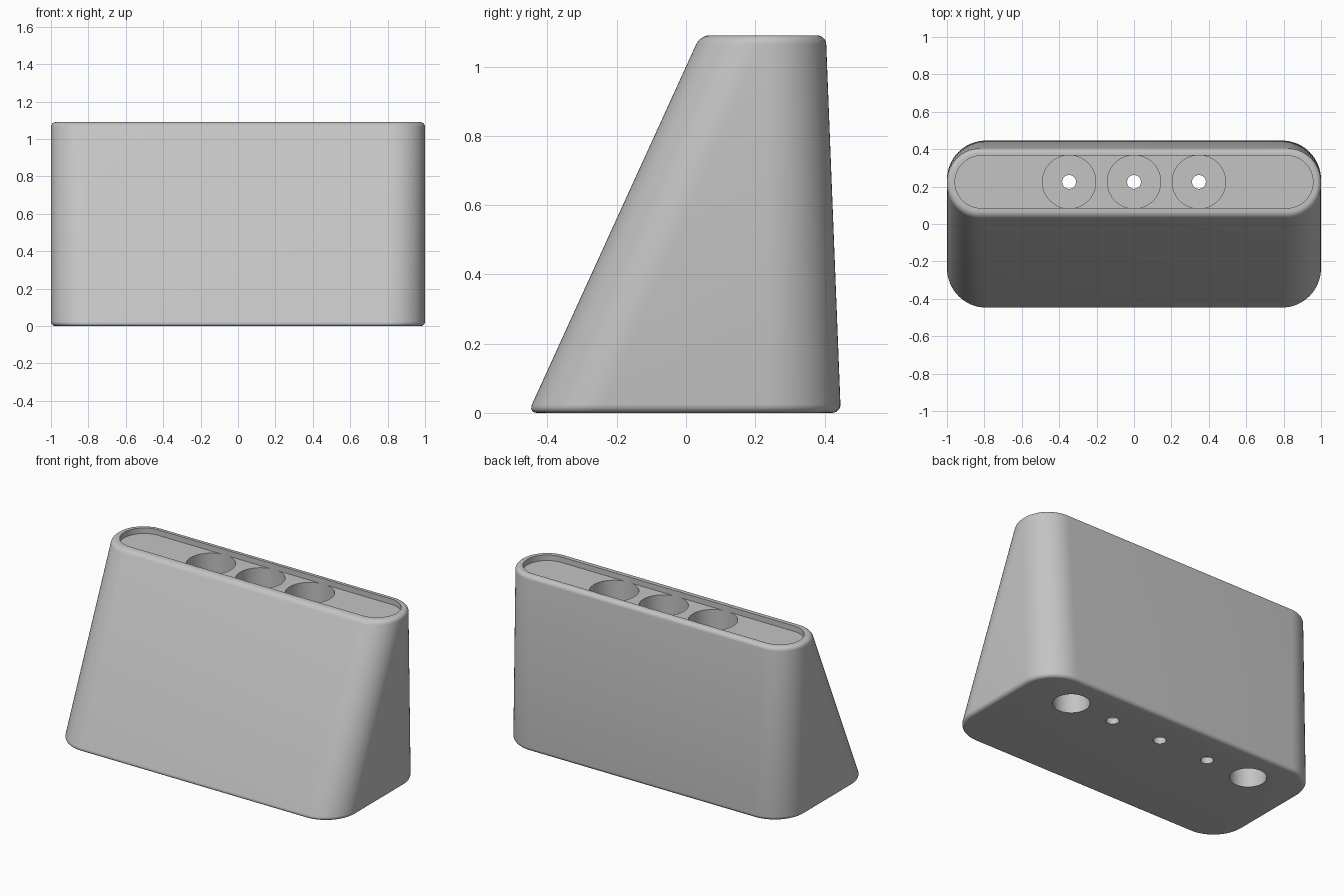
import bpy, bmesh, math

if "Cube" in bpy.data.objects:
    bpy.data.objects.remove(bpy.data.objects["Cube"])

H = 1.09        # overall height
FILLET = 0.025  # rounding of the top and bottom edges
HOLE_Y = 0.225  # centre line of every hole

grey = bpy.data.materials.new("light grey plastic")
grey.diffuse_color = (0.55, 0.55, 0.55, 1)
grey.use_nodes = True
grey.node_tree.nodes["Principled BSDF"].inputs["Base Color"].default_value = grey.diffuse_color


def rounded_ring(x, y0, y1, r, segs=16):
    """Rounded rectangle outline, counter-clockwise."""
    pts = []
    corners = [(x - r, y1 - r), (-x + r, y1 - r), (-x + r, y0 + r), (x - r, y0 + r)]
    for i, (cx, cy) in enumerate(corners):
        for s in range(segs + 1):
            a = math.pi / 2 * (i + s / segs)
            pts.append((cx + r * math.cos(a), cy + r * math.sin(a)))
    return pts


def loft(name, rings):
    """Solid through a list of (z, outline) rings with flat ends."""
    bm = bmesh.new()
    loops = [[bm.verts.new((x, y, z)) for x, y in pts] for z, pts in rings]
    n = len(loops[0])
    for a, b in zip(loops, loops[1:]):
        for i in range(n):
            j = (i + 1) % n
            bm.faces.new((a[i], a[j], b[j], b[i]))
    bm.faces.new(loops[0][::-1])
    bm.faces.new(loops[-1])
    bmesh.ops.remove_doubles(bm, verts=bm.verts, dist=1e-5)
    bmesh.ops.recalc_face_normals(bm, faces=bm.faces)
    me = bpy.data.meshes.new(name)
    bm.to_mesh(me)
    bm.free()
    me.materials.append(grey)
    ob = bpy.data.objects.new(name, me)
    bpy.context.collection.objects.link(ob)
    return ob


def body_ring(z, inset):
    """Body section: sloped front, slightly leaning back, upright ends."""
    t = z / H
    y0 = -0.456 + 0.497 * t
    y1 = 0.447 - 0.043 * t
    r = 0.21 - 0.031 * t
    return z, rounded_ring(1 - inset, y0 + inset, y1 - inset, r - inset)


# Tapered body with filleted rims
steps = 6
arc = [math.pi / 2 * i / steps for i in range(steps + 1)]
rings = [body_ring(FILLET * (1 - math.sin(a)), FILLET * (1 - math.cos(a))) for a in reversed(arc)]
rings += [body_ring(H - FILLET * (1 - math.sin(a)), FILLET * (1 - math.cos(a))) for a in arc]
body = loft("holder_body", rings)


def cut(cutter):
    cutter.hide_render = True
    mod = body.modifiers.new("cut", 'BOOLEAN')
    mod.operation = 'DIFFERENCE'
    mod.solver = 'EXACT'
    mod.object = cutter
    bpy.context.view_layer.objects.active = body
    bpy.ops.object.modifier_apply(modifier=mod.name)
    bpy.data.objects.remove(cutter)


def drill(x, r, z0, z1, segs=64):
    circle = [(x + r * math.cos(2 * math.pi * i / segs),
               HOLE_Y + r * math.sin(2 * math.pi * i / segs)) for i in range(segs)]
    cut(loft("drill_cutter", [(z0, circle), (z1, circle)]))


# Shallow slot-shaped recess in the top
slot = rounded_ring(0.957, HOLE_Y - 0.14, HOLE_Y + 0.14, 0.1399)
cut(loft("recess_cutter", [(H - 0.035, slot), (H + 0.1, slot)]))

# Three deep cups, each with a small drain hole through the floor
for x in (-0.347, 0, 0.347):
    drill(x, 0.1425, 0.04, H + 0.15)
    drill(x, 0.037, -0.1, 0.2, 32)

# Two blind holes in the underside
for x in (-0.65, 0.65):
    drill(x, 0.105, -0.1, 0.6)

bpy.ops.object.select_all(action='DESELECT')
body.select_set(True)
bpy.context.view_layer.objects.active = body
bpy.ops.object.shade_smooth_by_angle(angle=math.radians(30))
